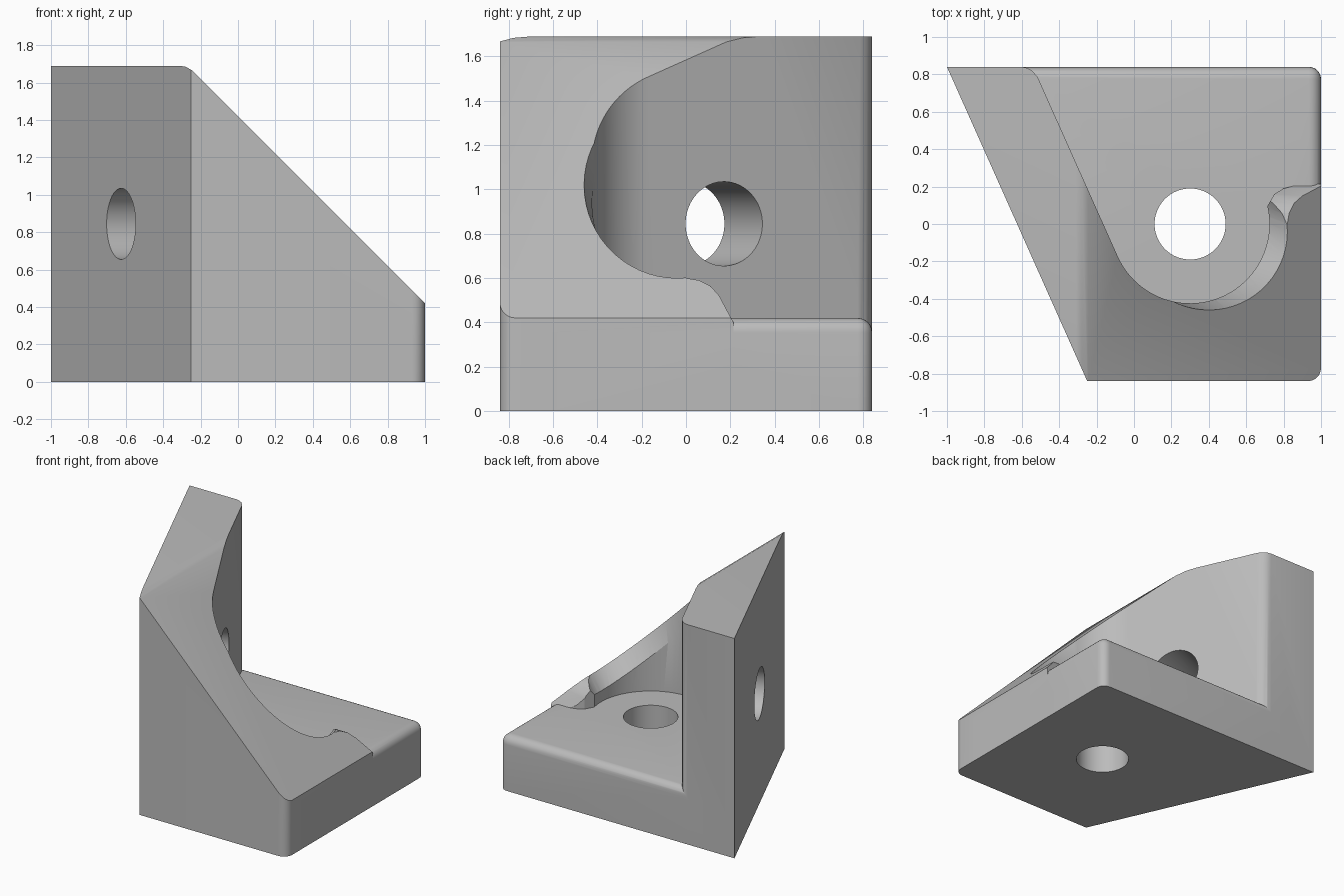
import bpy, bmesh
from math import radians, sin, cos
from mathutils import Matrix, Vector

cube = bpy.data.objects.get("Cube")
if cube:
    bpy.data.objects.remove(cube, do_unlink=True)

PLATE = 0.42          # thickness of base and wall
BACK = 0.84           # half depth
HOLE_R = 0.19
CENTRE_X = 0.3        # base hole position


def arc(cx, cy, r, start, end, n):
    """Points along a circular arc, angles in degrees."""
    angles = [radians(start + (end - start) * i / n) for i in range(n + 1)]
    return [(cx + r * cos(a), cy + r * sin(a)) for a in angles]


def make_object(name, bm):
    bmesh.ops.recalc_face_normals(bm, faces=bm.faces)
    mesh = bpy.data.meshes.new(name)
    bm.to_mesh(mesh)
    bm.free()
    ob = bpy.data.objects.new(name, mesh)
    bpy.context.collection.objects.link(ob)
    return ob


def prism_mesh(points, lo, hi, place):
    """Extrude a closed profile; place maps (u, v, w) to x, y, z."""
    bm = bmesh.new()
    low = [bm.verts.new(place(u, v, lo)) for u, v in points]
    top = [bm.verts.new(place(u, v, hi)) for u, v in points]
    bm.faces.new(low)
    bm.faces.new(top)
    n = len(points)
    for i in range(n):
        j = (i + 1) % n
        bm.faces.new((low[i], low[j], top[j], top[i]))
    return bm


def prism(name, *args):
    return make_object(name, prism_mesh(*args))


def along_z(u, v, w): return (u, v, w)
def along_y(u, v, w): return (u, w, v)
def along_x(u, v, w): return (w, u, v)


def cylinder(name, r, depth, centre, axis):
    bm = bmesh.new()
    turn = Vector((0, 0, 1)).rotation_difference(axis).to_matrix().to_4x4()
    bmesh.ops.create_cone(bm, cap_ends=True, segments=64, radius1=r, radius2=r,
                          depth=depth, matrix=Matrix.Translation(centre) @ turn)
    return make_object(name, bm)


def combine(target, other, operation):
    """Apply a boolean and discard the other solid."""
    mod = target.modifiers.new("combine", 'BOOLEAN')
    mod.operation = operation
    mod.solver = 'EXACT'
    mod.object = other
    bpy.context.view_layer.objects.active = target
    bpy.ops.object.modifier_apply(modifier=mod.name)
    bpy.data.objects.remove(other, do_unlink=True)


# Slanted wall and gusset: full footprint, trimmed by the sloped side profile
footprint = [(-1, BACK), (-0.25, -BACK)] + arc(0.93, -0.77, 0.07, -90, 0, 6) + [(1, BACK)]
bracket = prism("angle_bracket", footprint, 0, 1.69, along_z)
slope = [(-1.2, -0.1), (1.2, -0.1), (1.2, 0.22), (-0.245, 1.665),
         (-0.278, 1.684), (-0.31, 1.69), (-0.31, 1.9), (-1.2, 1.9)]
combine(bracket, prism("slope_trim", slope, -1, 1, along_y), 'INTERSECT')

# Clearance behind the gusset: wall face, round pocket and gusset end
clearance = [(-0.6, 1), (-0.6, BACK), (-0.57, 0.834), (-0.542, 0.817), (-0.515, 0.785)]
clearance += arc(CENTRE_X, 0, 0.424, 204, 373, 40)
clearance += [(0.75, 0.16), (0.8, 0.19), (0.88, 0.21), (1.2, 0.22), (1.2, 1)]
combine(bracket, prism("clearance_cut", clearance, -0.2, 2, along_z), 'DIFFERENCE')

# Eased rim on the low side of the pocket, square to the slope
rim = arc(CENTRE_X, 0, 0.42, 0, 354, 59)
combine(bracket, prism("rim_cut", rim, 0, 1,
        lambda u, v, w: (u + 0.2 * w, v - 0.08 * w, 1.22 - u + 0.2 * w)), 'DIFFERENCE')

# Sloped end of the gusset
gusset_end = [(0, 0.6), (0.06, 0.59), (0.11, 0.565), (0.15, 0.52),
              (0.23, 0.37), (0.5, 0.37), (0.5, 0.9), (0, 0.9)]
combine(bracket, prism("gusset_end_cut", gusset_end, 0.7, 1.2, along_x), 'DIFFERENCE')

# Base plate with rounded back and right edges
bm = prism_mesh([(-0.8, BACK), (-0.16, -0.6), (1, -0.6), (1, BACK)], 0, PLATE, along_z)
rounded = []
for e in bm.edges:
    a, b = (v.co for v in e.verts)
    on_right = min(a.x, b.x) > 0.99
    on_back = min(a.y, b.y) > BACK - 0.01
    on_top = min(a.z, b.z) > PLATE - 0.01
    if (on_top and (on_right or on_back)) or (on_right and on_back):
        rounded.append(e)
bmesh.ops.recalc_face_normals(bm, faces=bm.faces)
bmesh.ops.bevel(bm, geom=rounded, offset=0.065, segments=6, profile=0.5, affect='EDGES')
combine(bracket, make_object("base_plate", bm), 'UNION')

# Bolt holes through base and wall
combine(bracket, cylinder("base_hole", HOLE_R, 1, Vector((CENTRE_X, 0, 0.2)),
                          Vector((0, 0, 1))), 'DIFFERENCE')
normal = Vector((1.68, 0.75, 0)).normalized()
combine(bracket, cylinder("wall_hole", HOLE_R, 1, Vector((-0.625, 0, 0.845)) + normal * 0.2,
                          normal), 'DIFFERENCE')

# Plain grey metal
grey = bpy.data.materials.new("light_grey")
grey.use_nodes = True
colour = (0.5, 0.5, 0.5, 1)
grey.diffuse_color = colour
grey.node_tree.nodes["Principled BSDF"].inputs["Base Color"].default_value = colour
bracket.data.materials.clear()
bracket.data.materials.append(grey)
for poly in bracket.data.polygons:
    poly.material_index = 0

bpy.ops.object.select_all(action='DESELECT')
bracket.select_set(True)
bpy.context.view_layer.objects.active = bracket
bpy.ops.object.shade_smooth_by_angle(angle=radians(28))
